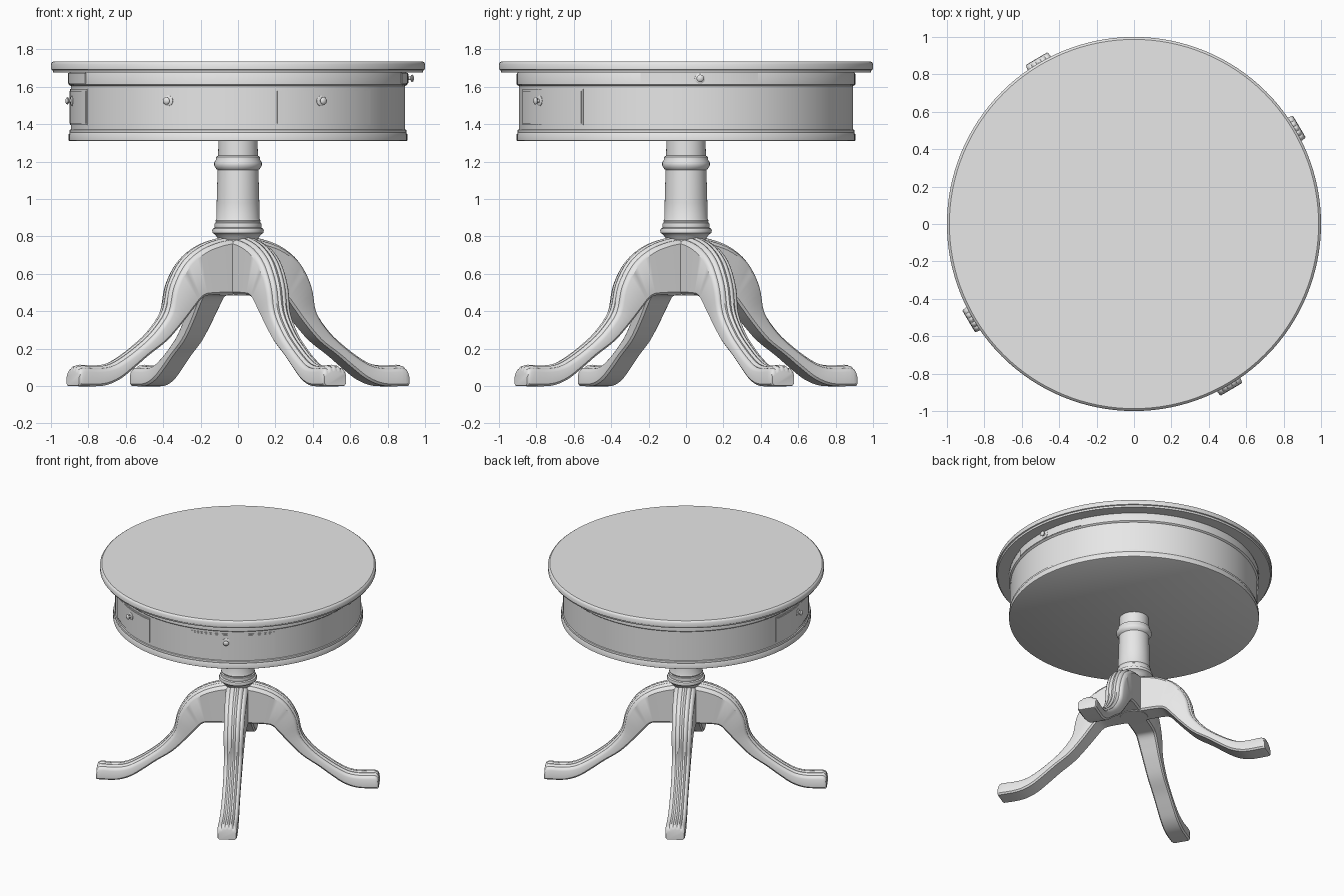
import bpy, bmesh, math
from mathutils import Vector, Matrix

if "Cube" in bpy.data.objects:
    bpy.data.objects.remove(bpy.data.objects["Cube"], do_unlink=True)

grey = bpy.data.materials.new("plain_grey")
grey.use_nodes = True
grey.diffuse_color = (0.8, 0.8, 0.8, 1)
grey.node_tree.nodes["Principled BSDF"].inputs["Base Color"].default_value = grey.diffuse_color


def finish(name, bm, matrix=None):
    """Turn a bmesh into a named, shaded object."""
    bmesh.ops.recalc_face_normals(bm, faces=bm.faces)
    mesh = bpy.data.meshes.new(name)
    bm.to_mesh(mesh)
    bm.free()
    mesh.materials.append(grey)
    obj = bpy.data.objects.new(name, mesh)
    bpy.context.collection.objects.link(obj)
    if matrix:
        obj.matrix_world = matrix
    bpy.ops.object.select_all(action='DESELECT')
    obj.select_set(True)
    bpy.context.view_layer.objects.active = obj
    bpy.ops.object.shade_smooth_by_angle(angle=math.radians(35))
    return obj


def loft(name, rings, matrix=None):
    """Skin closed rings of points and cap both ends."""
    bm = bmesh.new()
    loops = [[bm.verts.new(p) for p in ring] for ring in rings]
    n = len(loops[0])
    for a, b in zip(loops, loops[1:]):
        for i in range(n):
            j = (i + 1) % n
            bm.faces.new((a[i], a[j], b[j], b[i]))
    bm.faces.new(loops[0])
    bm.faces.new(loops[-1])
    return finish(name, bm, matrix)


def lathe(name, profile, sides, matrix=None):
    turn = [2 * math.pi * i / sides for i in range(sides)]
    return loft(name, [[(r * math.cos(t), r * math.sin(t), z) for t in turn]
                       for r, z in profile], matrix)


def arc_plate(name, start, end, low, high, inner, outer):
    """Curved plate; angles in degrees counted from the front towards +x."""
    rings = []
    for i in range(17):
        t = math.radians(start + (end - start) * i / 16 - 90)
        c, s = math.cos(t), math.sin(t)
        rings.append([(r * c, r * s, z) for r, z in
                      ((inner, low), (outer, low), (outer, high), (inner, high))])
    return loft(name, rings)


def knob(name, angle, radius, z):
    place = (Matrix.Rotation(math.radians(angle - 90), 4, 'Z')
             @ Matrix.Translation((radius, 0, z)) @ Matrix.Rotation(math.pi / 2, 4, 'Y'))
    lathe(name, [(.028, -.01), (.028, .004), (.022, .007), (.01, .008), (.009, .018),
                 (.017, .022), (.02, .028), (.015, .034), (.005, .037)], 20, place)


# Round top with an eased rim
lathe("table_top", [(.96, 1.677), (.988, 1.677), (.992, 1.69), (1, 1.693), (1, 1.722),
                    (.995, 1.73), (.987, 1.736)], 128)

# Drum below the top, with a band above and a moulding below
lathe("apron", [(.9, 1.31), (.905, 1.313), (.905, 1.347), (.9, 1.355), (.902, 1.362),
                (.9, 1.37), (.893, 1.373), (.893, 1.604), (.899, 1.607), (.905, 1.613),
                (.905, 1.668), (.9, 1.68)], 128)

# Drawers: a border with a raised panel and a knob
for side, start, end, pull in (("left", 12.8, 52.1, 29.6), ("right", -42.2, -10.5, -24.5),
                               ("far_right", -98.5, -64.2, -80.5)):
    arc_plate(side + "_drawer_border", start, end, 1.395, 1.587, .88, .897)
    arc_plate(side + "_drawer_panel", start + .7, end - .7, 1.405, 1.577, .88, .9)
    knob(side + "_drawer_knob", pull, .898, 1.525)

# Pull-out trays in the upper band
arc_plate("left_tray", 74.5, 115, 1.617, 1.674, .88, .909)
arc_plate("right_tray", -105.5, -64, 1.617, 1.674, .88, .909)
knob("left_tray_knob", 94.7, .907, 1.645)

# Turned column running down to the hub
lathe("column", [(.1, .485), (.1, .78), (.115, .8), (.125, .812), (.136, .818), (.138, .83),
                 (.134, .842), (.124, .847), (.126, .86), (.124, .872), (.118, .876),
                 (.121, .885), (.116, .895), (.114, .98), (.109, 1.155), (.118, 1.163),
                 (.127, 1.178), (.127, 1.195), (.118, 1.21), (.117, 1.225),
                 (.106, 1.232), (.105, 1.32)], 48)

# Leg outline: upper r, upper z, lower r, lower z, half width
stations = [Vector(s) for s in (
    (.02, .8, 0, .49, .08), (.122, .792, .1, .49, .08), (.25, .75, .2, .488, .078),
    (.36, .67, .255, .475, .075), (.435, .545, .307, .42, .072),
    (.472, .4, .37, .347, .068), (.557, .29, .47, .245, .065),
    (.65, .215, .586, .165, .065), (.742, .155, .68, .095, .066),
    (.818, .12, .77, .035, .068), (.9, .11, .87, .002, .07),
    (1.0, .113, 1.0, 0, .071), (1.024, .085, 1.026, .003, .066))]


def spline(points, steps):
    """Catmull-Rom interpolation of any-length vectors."""
    ext = [points[0]] + points + [points[-1]]
    out = []
    for a, b, c, d in zip(ext, ext[1:], ext[2:], ext[3:]):
        for k in range(steps):
            t = k / steps
            out.append(b + (c - a) * (t / 2) + (2 * a - 5 * b + 4 * c - d) * (t * t / 2)
                       + (3 * b - a - 3 * c + d) * (t ** 3 / 2))
    return out + [points[-1]]


REEDS, FINE = 5, 4


def leg_section(s):
    """Flat-sided section with rounded reeds along the top."""
    top, low, w = Vector((s[0], 0, s[1])), Vector((s[2], 0, s[3])), s[4]
    up = (top - low).normalized()
    across = Vector((0, 1, 0))
    ring = [low + across * (w * .85), low - across * (w * .85),
            low - across * w + up * .012]
    for i in range(REEDS * FINE + 1):
        u = 2 * i / (REEDS * FINE) - 1
        reed = abs(math.sin(math.pi * i / FINE)) * .008
        ring.append(top + across * (u * w) + up * (reed - .008 - .03 * u * u))
    ring.append(low + across * w + up * .012)
    return ring


rings = [leg_section(s) for s in spline(stations, 4)]
for i, name in enumerate(("back_left", "back_right", "front_right", "front_left")):
    loft(name + "_leg", rings, Matrix.Rotation(math.radians(30.5 + 90 * i), 4, 'Z'))
